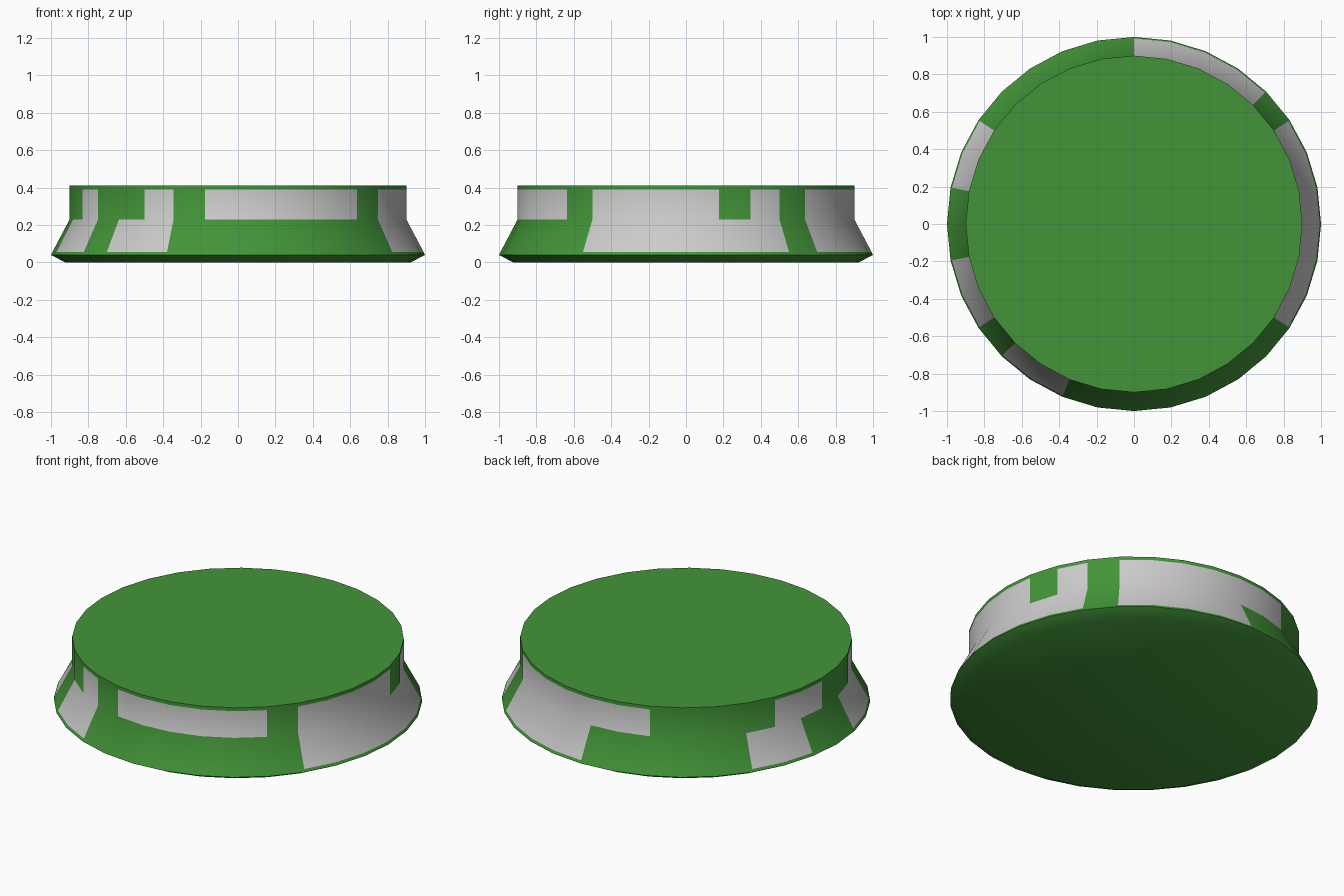
import bpy, bmesh, math

if "Cube" in bpy.data.objects:
    bpy.data.objects.remove(bpy.data.objects["Cube"])

SIDES = 32


def material(name, color):
    m = bpy.data.materials.new(name)
    m.diffuse_color = color
    m.use_nodes = True
    m.node_tree.nodes["Principled BSDF"].inputs["Base Color"].default_value = m.diffuse_color
    return m


green = material("green", (0.055, 0.30, 0.04, 1))
grey = material("grey", (0.6, 0.6, 0.6, 1))

# Radius and height of each ring, from the bottom up
PROFILE = [(0.925, 0.0), (1.0, 0.04), (0.992, 0.055), (0.9, 0.23), (0.9, 0.39), (0.9, 0.41)]

# Grey panels by side number, counted anticlockwise from +x
LOWER = {29, 30, 31, 0, 1, 2, 4, 5, 6, 7, 13, 14, 17, 18, 20, 21}
UPPER = {23, 24, 25, 26, 27, 29, 30, 31, 0, 2, 4, 5, 6, 7, 8, 9, 14, 15, 18, 21}
PANELS = {2: LOWER, 3: UPPER}

# Round base: flared foot with a straight upper wall
bm = bmesh.new()
rings = []
for r, z in PROFILE:
    rings.append([bm.verts.new((r * math.cos(math.tau * i / SIDES),
                                r * math.sin(math.tau * i / SIDES), z))
                  for i in range(SIDES)])
for k in range(len(rings) - 1):
    for i in range(SIDES):
        j = (i + 1) % SIDES
        f = bm.faces.new((rings[k][i], rings[k][j], rings[k + 1][j], rings[k + 1][i]))
        f.material_index = 1 if i in PANELS.get(k, ()) else 0

# Flat top and bottom caps
bm.faces.new(rings[-1])
bm.faces.new(rings[0][::-1])

mesh = bpy.data.meshes.new("round_base")
bm.to_mesh(mesh)
bm.free()
mesh.materials.append(green)
mesh.materials.append(grey)
base = bpy.data.objects.new("round_base", mesh)
bpy.context.collection.objects.link(base)

# Smooth walls with crisp rims
bpy.context.view_layer.objects.active = base
base.select_set(True)
bpy.ops.object.shade_smooth_by_angle(angle=math.radians(35))
